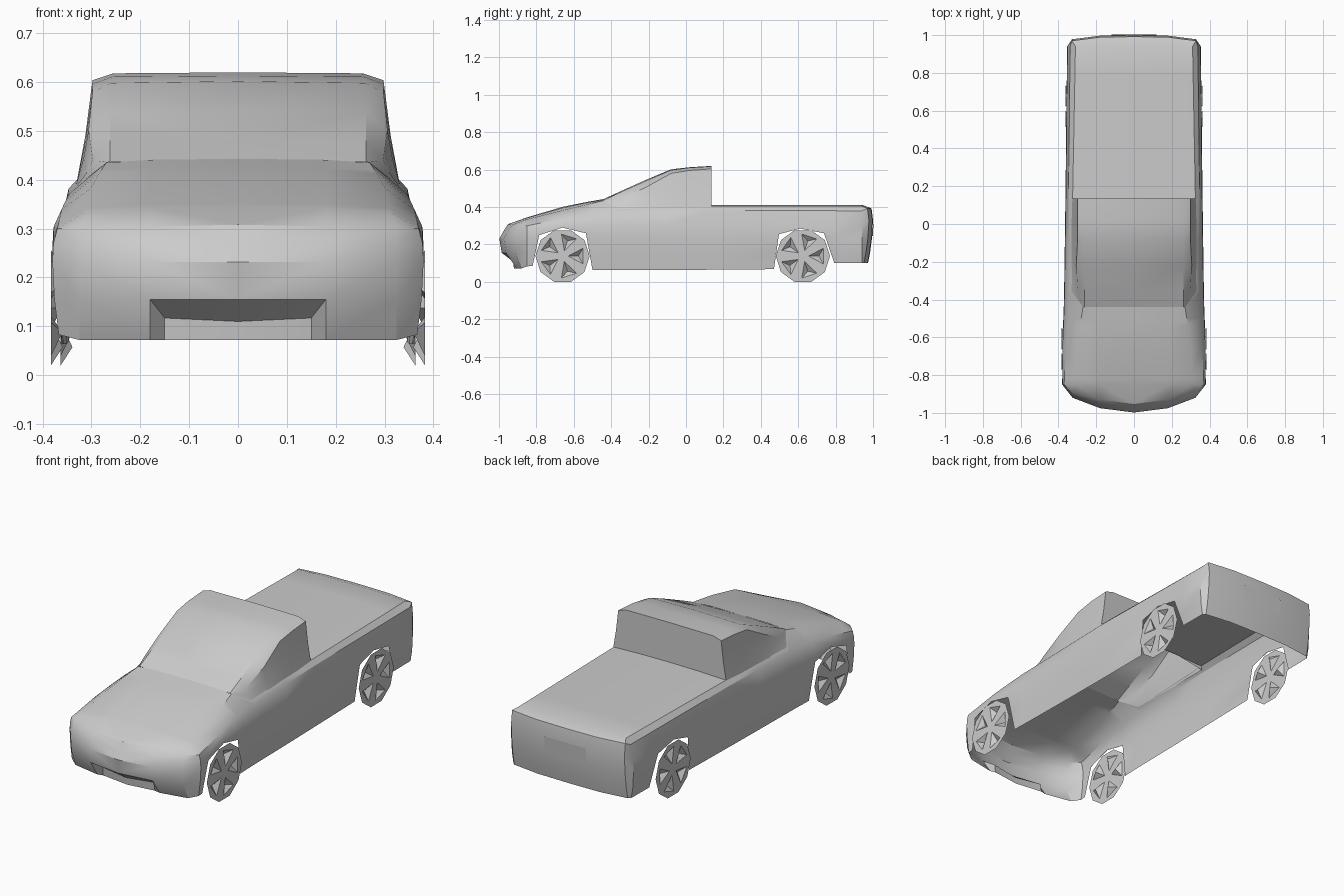
import bpy, bmesh, math

if "Cube" in bpy.data.objects:
    bpy.data.objects.remove(bpy.data.objects["Cube"])


def make_object(name, grids=(), faces=(), angle=32):
    """Half mesh from point grids and loose faces, mirrored across x = 0."""
    bm = bmesh.new()

    def add(points):
        bm.faces.new([bm.verts.new(p) for p in points])

    for rows, skip in grids:
        for i in range(len(rows) - 1):
            for j in range(len(rows[i]) - 1):
                if not skip(i, j):
                    add((rows[i][j], rows[i + 1][j], rows[i + 1][j + 1], rows[i][j + 1]))
    for f in faces:
        add(f)
    bmesh.ops.remove_doubles(bm, verts=bm.verts, dist=0.0005)
    bmesh.ops.recalc_face_normals(bm, faces=bm.faces)
    me = bpy.data.meshes.new(name)
    bm.to_mesh(me)
    bm.free()
    for p in me.polygons:
        p.use_smooth = True
    me.set_sharp_from_angle(angle=math.radians(angle))
    ob = bpy.data.objects.new(name, me)
    bpy.context.collection.objects.link(ob)
    m = ob.modifiers.new("Mirror", "MIRROR")
    m.use_clip = True
    return ob


def keep_all(i, j):
    return False


# Body shape keys: y, centre z, deck edge x z, shoulder x z, half width
KEYS = [
    (-0.85, .345, .31, .335, .370, .300, .380),
    (-0.63, .410, .30, .390, .360, .345, .379),
    (-0.44, .443, .27, .435, .345, .372, .372),
    (-0.36, .430, .33, .388, .348, .370, .370),
    (0.135, .412, .325, .405, .347, .382, .363),
    (0.94, .412, .31, .405, .338, .380, .354),
]
# Lower edge of the side, including both wheel arches: y, z
SIDE = [(-.85, .083), (-.82, .085), (-.785, .25), (-.66, .29), (-.535, .26),
        (-.50, .064), (-.44, .064), (-.36, .064), (-.1, .064), (.135, .065),
        (.47, .068), (.497, .255), (.61, .285), (.738, .26), (.793, .10), (.94, .10)]


def section(y):
    for a, b in zip(KEYS, KEYS[1:]):
        if y <= b[0]:
            t = (y - a[0]) / (b[0] - a[0])
            return [p + (q - p) * t for p, q in zip(a[1:], b[1:])]
    return KEYS[-1][1:]


def side_column(y, low):
    cz, dx, dz, sx, sz, w = section(y)
    belt = max(min(.30, sz - .03), low + .015)
    return [(w - .013 if low < .2 else w - .001, y, low),
            (w - .004 if low < .2 else w - .001, y, max(.155, low)),
            (w, y, max(.232, low)), (w - .002, y, belt), (sx, y, sz)]


def deck_row(y):
    cz, dx, dz, sx, sz, w = section(y)
    return [(0, y, cz), (.18, y, cz - (cz - dz) * .25), (dx, y, dz), (sx, y, sz)]


# Nose and tail columns, bottom row to top row
nose = []
for x, y, k in [(0, -.998, 1), (.18, -.975, 1), (.325, -.920, .6)]:
    zs = (.072, .155, .232, .27, .308 - .02 * x)
    offs = (.068, .013, 0, .022, .045)
    nose.append([(x, y + o * k, z) for z, o in zip(zs, offs)])
tail = []
for x, y in [(.328, .978), (.18, .997), (0, 1.0)]:
    zs = (.10, .155, .232, .33, .393)
    offs = (-.027, -.016, -.006, 0, -.008)
    tail.append([(x, y + o, z) for z, o in zip(zs, offs)])

sides = [side_column(y, z) for y, z in SIDE]
wall = nose + sides + tail

# Hood and bed cover, open underneath the cab
front_row = [c[4] for c in nose] + [sides[0][4]]
rear_row = [c[4] for c in reversed(tail)] + [sides[-1][4]]
deck = [front_row] + [deck_row(y) for y, _ in SIDE] + [rear_row]


def under_cab(i, j):
    return j < 2 and -.45 < deck[i][0][1] < .13


make_object("truck_body", [(wall, lambda i, j: i == 0 and j == 0), (deck, under_cab)])

# Front air intake recess
o0, o1, o2 = nose[0][1], nose[1][1], nose[1][0]
n0, n1 = (0, -.925, .110), (.15, -.905, .117)
m0, m1 = (0, -.920, .072), (.15, -.900, .072)
make_object("air_intake", faces=[(o0, o1, n1, n0), (o1, o2, m1, n1), (n0, n1, m1, m0)])

# Cab with windshield, roof, sides and vertical rear window
cab = []
for y, cz, ax, az, bx, bz, sx, sz in [
        (-.44, .443, .262, .437, .266, .436, .27, .435),
        (-.36, .480, .262, .475, .297, .440, .33, .388),
        (-.22, .543, .262, .538, .306, .503, .332, .388),
        (-.08, .602, .260, .598, .298, .580, .332, .386),
        (.02, .613, .257, .611, .299, .596, .332, .386),
        (.135, .620, .255, .618, .298, .604, .330, .384)]:
    cab.append([(0, y, cz), (ax, y, az), (bx, y, bz),
                ((bx + sx) / 2 - .003, y, (bz + sz) / 2), (sx, y, sz)])
back = cab[-1]
rear_window = [back + [(.18, .135, .409), (0, .135, .411)]]
make_object("cab", [(cab, keep_all)], rear_window)

# Licence panel on the tailgate
make_object("tailgate_panel", faces=[
    ((0, .999, .245), (.12, .993, .245), (.12, 1.003, .325), (0, 1.003, .325))])


def wheel(name, x, y, z=.138, r=.145, depth=.024):
    """Ten-sided dished disc with five recessed pockets between the spokes."""
    def p(rad, deg, inset=0.0):
        a = math.radians(deg)
        return (x - inset, y + rad * math.cos(a), z + rad * math.sin(a))

    faces, c = [], (x, y, z)
    for i in range(5):
        a = 72 * i
        ra, rb, rc = p(r, a - 36), p(r, a), p(r, a + 36)
        o1, o2, inner = p(.118, a - 21), p(.118, a + 21), p(.03, a)
        d = p(.085, a, depth)
        faces += [(c, ra, o1, inner), (c, inner, o2, rc), (o1, ra, rb),
                  (o1, rb, o2), (o2, rb, rc),
                  (o1, o2, d), (o2, inner, d), (inner, o1, d)]
    make_object(name, faces=faces, angle=15)


wheel("front_wheels", .383, -.66)
wheel("rear_wheels", .363, .625)
